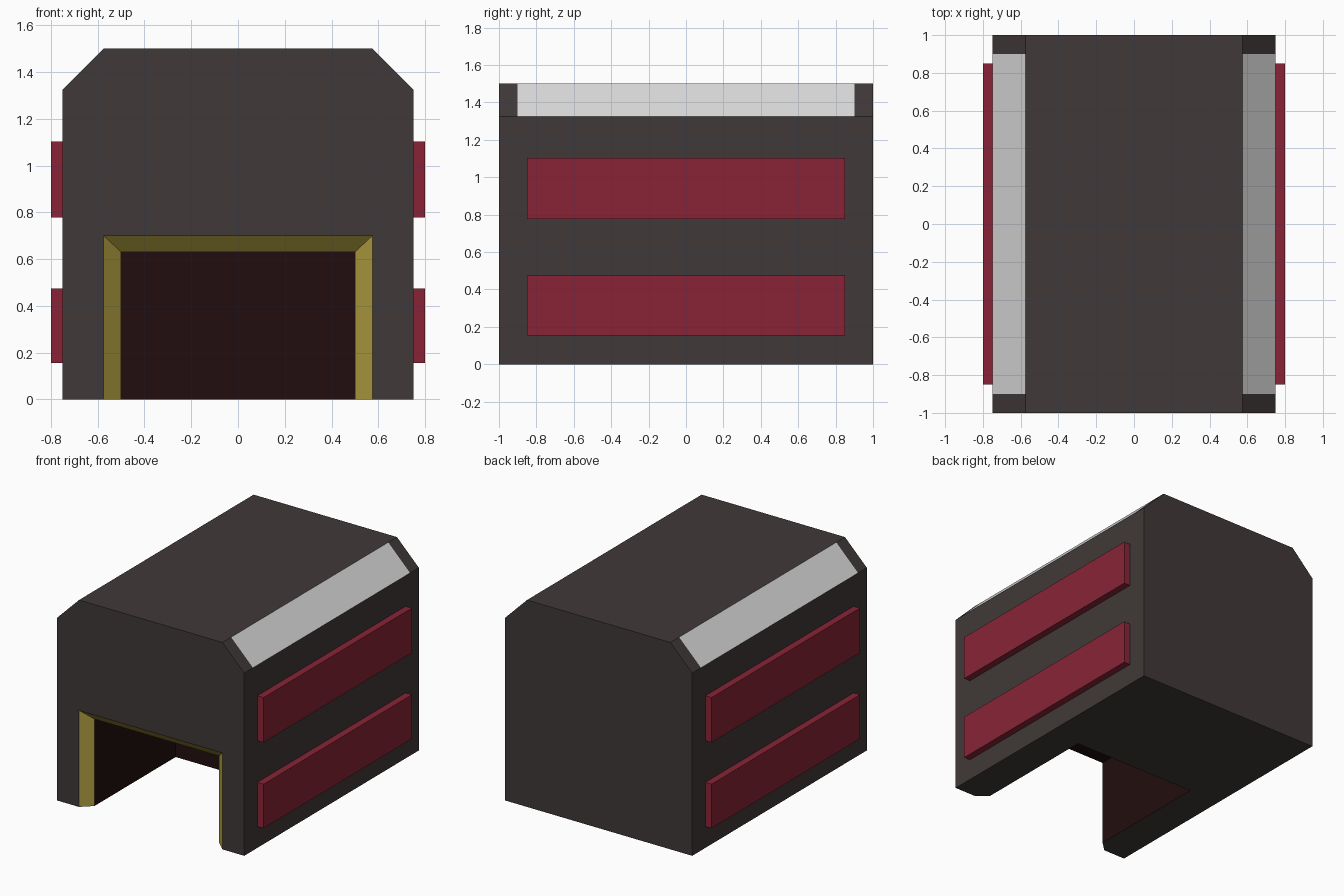
import bpy
import bmesh

if "Cube" in bpy.data.objects:
    bpy.data.objects.remove(bpy.data.objects["Cube"])


def material(name, rgb):
    lin = [((c / 255 + 0.055) / 1.055) ** 2.4 for c in rgb]
    m = bpy.data.materials.new(name)
    m.diffuse_color = (*lin, 1)
    m.use_nodes = True
    m.node_tree.nodes["Principled BSDF"].inputs["Base Color"].default_value = m.diffuse_color
    return m


charcoal = material("charcoal", (64, 57, 56))
grey = material("light grey", (218, 218, 218))
gold = material("gold", (178, 160, 65))
cavity = material("dark interior", (33, 13, 14))
red = material("deep red", (137, 36, 55))


def make_object(name, bm, mats):
    bmesh.ops.recalc_face_normals(bm, faces=bm.faces)
    mesh = bpy.data.meshes.new(name)
    bm.to_mesh(mesh)
    bm.free()
    for m in mats:
        mesh.materials.append(m)
    ob = bpy.data.objects.new(name, mesh)
    bpy.context.collection.objects.link(ob)
    return ob


# Housing: chamfered shell, with a doorway recess in the front half
bm = bmesh.new()
OUTER = [(-0.75, 0), (-0.75, 1.325), (-0.575, 1.5), (0.575, 1.5), (0.75, 1.325), (0.75, 0)]


def ring(profile, y):
    return [bm.verts.new((x, y, z)) for x, z in profile]


def door(half, top, y):
    return ring([(-half, 0), (-half, top), (half, top), (half, 0)], y)


def face(verts, mat=0):
    bm.faces.new(verts).material_index = mat


def bridge(a, b, mat_of):
    for i in range(len(a) - 1):
        face((a[i], a[i + 1], b[i + 1], b[i]), mat_of(i))


shell = [ring(OUTER, y) for y in (-1, -0.9, 0.9, 1)]
for k in range(3):
    # the middle stretch of each sloped edge is a light strip
    bridge(shell[k], shell[k + 1], lambda i: 1 if k == 1 and i in (1, 3) else 0)

frame = door(0.575, 0.70, -1)
inner = door(0.50, 0.63, -0.93)
back = door(0.50, 0.63, 0)
bridge(frame, inner, lambda i: 2)
bridge(inner, back, lambda i: 3)
face(back, 3)
face(shell[0] + frame[::-1])
face(shell[3])
# underside, running round the recess
face([r[0] for r in shell] + [r[-1] for r in shell[::-1]]
     + [frame[3], inner[3], back[3], back[0], inner[0], frame[0]])
make_object("housing", bm, [charcoal, grey, gold, cavity])

# Raised side panels, two on each side
for side, label in ((-1, "left"), (1, "right")):
    for z0, z1, level in ((0.155, 0.475, "lower"), (0.778, 1.103, "upper")):
        bm = bmesh.new()
        bmesh.ops.create_cube(bm, size=1)
        bmesh.ops.scale(bm, vec=(0.05, 1.7, z1 - z0), verts=bm.verts)
        bmesh.ops.translate(bm, vec=(side * 0.775, 0, (z0 + z1) / 2), verts=bm.verts)
        make_object(f"{label}_{level}_side_panel", bm, [red])
